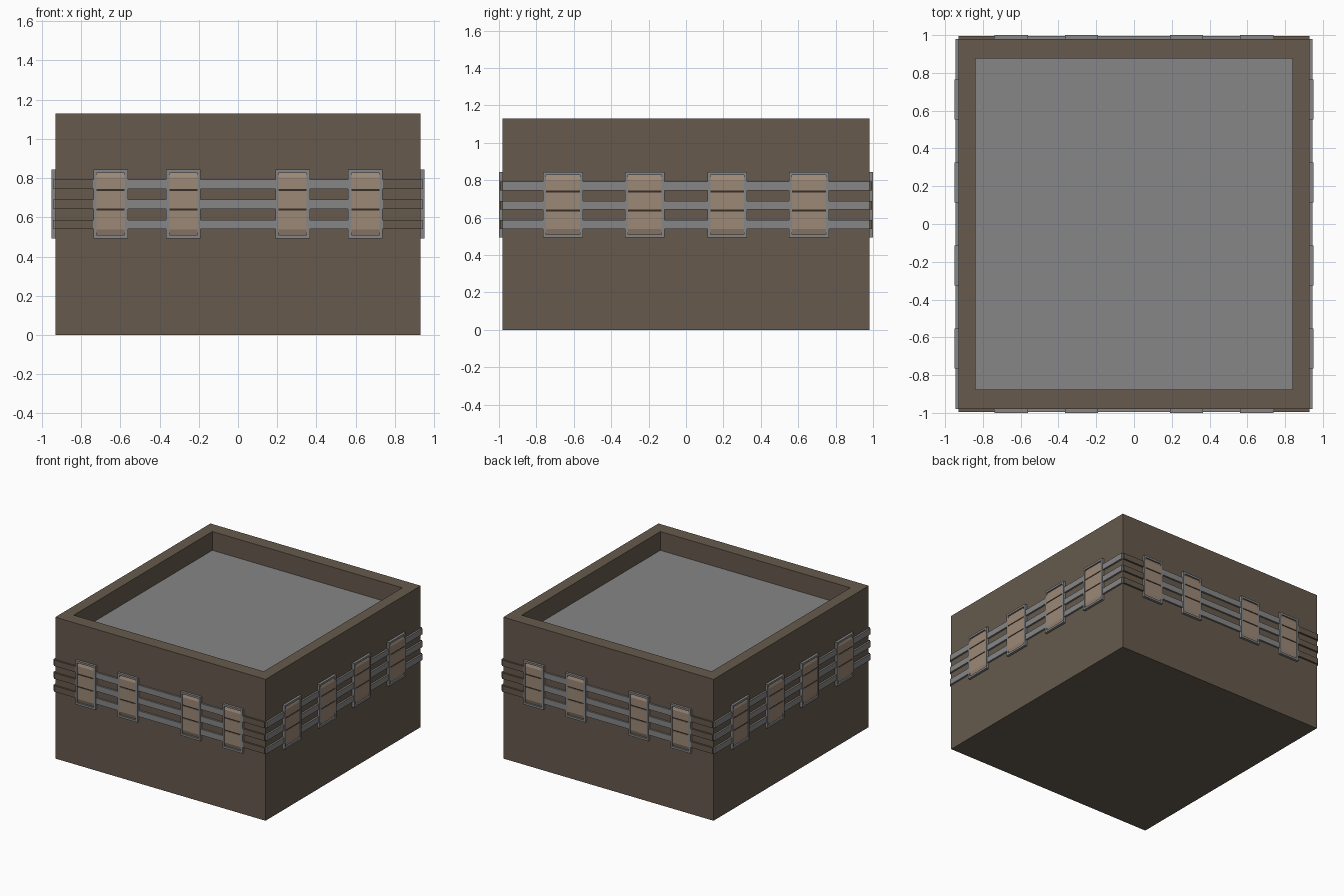
import bpy, bmesh, math
from mathutils import Matrix, Vector

if "Cube" in bpy.data.objects:
    bpy.data.objects.remove(bpy.data.objects["Cube"])

HX, HY, H = 0.93, 0.98, 1.13
BARS = [(0.54, 0.587), (0.643, 0.69), (0.745, 0.792)]


def mat(name, r, g, b):
    m = bpy.data.materials.new(name)
    lin = [((c / 255 + 0.055) / 1.055) ** 2.4 for c in (r, g, b)]
    m.diffuse_color = (*lin, 1)
    m.use_nodes = True
    m.node_tree.nodes["Principled BSDF"].inputs["Base Color"].default_value = m.diffuse_color
    return m


BROWN = mat("dark brown", 102, 90, 77)
GREY = mat("grey", 134, 134, 134)
TAN = mat("tan", 156, 136, 118)
DARK = mat("groove brown", 55, 46, 38)


def finish(bm, name, mats):
    bmesh.ops.recalc_face_normals(bm, faces=bm.faces)
    me = bpy.data.meshes.new(name)
    bm.to_mesh(me)
    bm.free()
    for m in mats:
        me.materials.append(m)
    ob = bpy.data.objects.new(name, me)
    bpy.context.collection.objects.link(ob)
    return ob


def prism(bm, u0, u1, profile):
    """Extrude a (depth, z) profile along the wall; outward is -y."""
    a = [bm.verts.new((u0, -d, z)) for d, z in profile]
    b = [bm.verts.new((u1, -d, z)) for d, z in profile]
    n = len(profile)
    bm.faces.new(a)
    bm.faces.new(b[::-1])
    for i in range(n):
        bm.faces.new((a[i], b[i], b[(i + 1) % n], a[(i + 1) % n]))


def slab(bm, u0, u1, z0, z1, d0, d1):
    prism(bm, u0, u1, [(d0, z0), (d1, z0), (d1, z1), (d0, z1)])


# body: box with a sunken grey top
bm = bmesh.new()
bmesh.ops.create_cube(bm, size=1, matrix=Matrix.Translation((0, 0, H / 2))
                      @ Matrix.Diagonal((2 * HX, 2 * HY, H, 1)))
top = max(bm.faces, key=lambda f: f.calc_center_median().z)
bmesh.ops.inset_region(bm, faces=[top], thickness=0.09)
for v in top.verts:
    v.co.x = math.copysign(0.84, v.co.x)
    v.co.y = math.copysign(0.875, v.co.y)
res = bmesh.ops.extrude_face_region(bm, geom=[top])
bmesh.ops.delete(bm, geom=[top], context='FACES_ONLY') if top.is_valid else None
floor = [g for g in res["geom"] if isinstance(g, bmesh.types.BMFace)][0]
bmesh.ops.translate(bm, verts=floor.verts, vec=Vector((0, 0, -0.15)))
floor.material_index = 1
finish(bm, "planter_body", [BROWN, GREY])


def wall(label, angle, dist, half, centres, w, bar_end):
    """Bars and framed panels on one wall."""
    m = Matrix.Rotation(angle, 4, 'Z') @ Matrix.Translation((0, -dist, 0))
    bars, ends, frames, panels, backs = (bmesh.new() for _ in range(5))
    for z0, z1 in BARS:
        slab(bars, -bar_end, bar_end, z0, z1, -0.005, 0.014)
        if bar_end < half:
            for s in (-1, 1):
                slab(ends, *sorted((s * bar_end, s * half)), z0, z1, -0.005, 0.014)
    zb, zt, t = 0.493, 0.843, 0.016
    for c in centres:
        a, b = c - w / 2, c + w / 2
        # raised border
        slab(frames, a, a + t, zb, zt, -0.005, 0.02)
        slab(frames, b - t, b, zb, zt, -0.005, 0.02)
        slab(frames, a + t, b - t, zb, zb + t, -0.005, 0.02)
        slab(frames, a + t, b - t, zt - t, zt, -0.005, 0.02)
        # dark backing seen in the grooves, then three panels
        p, q = a + t, b - t
        slab(backs, p, q, zb + t, zt - t, -0.005, 0.0145)
        lo, hi = zb + t, zt - t
        prism(panels, p, q, [(0, lo), (0.008, lo), (0.018, lo + 0.03),
                             (0.018, 0.634), (0, 0.634)])
        slab(panels, p, q, 0.644, 0.734, 0, 0.018)
        prism(panels, p, q, [(0, 0.744), (0.018, 0.744), (0.018, hi - 0.025),
                             (0.008, hi), (0, hi)])
        # backing must stay behind the chamfers
        for v in backs.verts:
            v.co.z = min(max(v.co.z, 0.6), 0.78)
    for part, bmx, col in (("bars", bars, GREY), ("bar_ends", ends, BROWN),
                           ("panel_frames", frames, GREY), ("panels", panels, TAN),
                           ("panel_grooves", backs, DARK)):
        if not bmx.verts:
            bmx.free()
            continue
        bmx.transform(m)
        finish(bmx, f"{label}_{part}", [col])


FX = (-0.65, -0.278, 0.278, 0.65)
SY = (-0.658, -0.22, 0.22, 0.658)
wall("front", 0, HY, HX, FX, 0.176, 0.74)
wall("back", math.pi, HY, HX, FX, 0.176, 0.74)
wall("right", math.pi / 2, HX, HY, SY, 0.212, HY)
wall("left", -math.pi / 2, HX, HY, SY, 0.212, HY)
